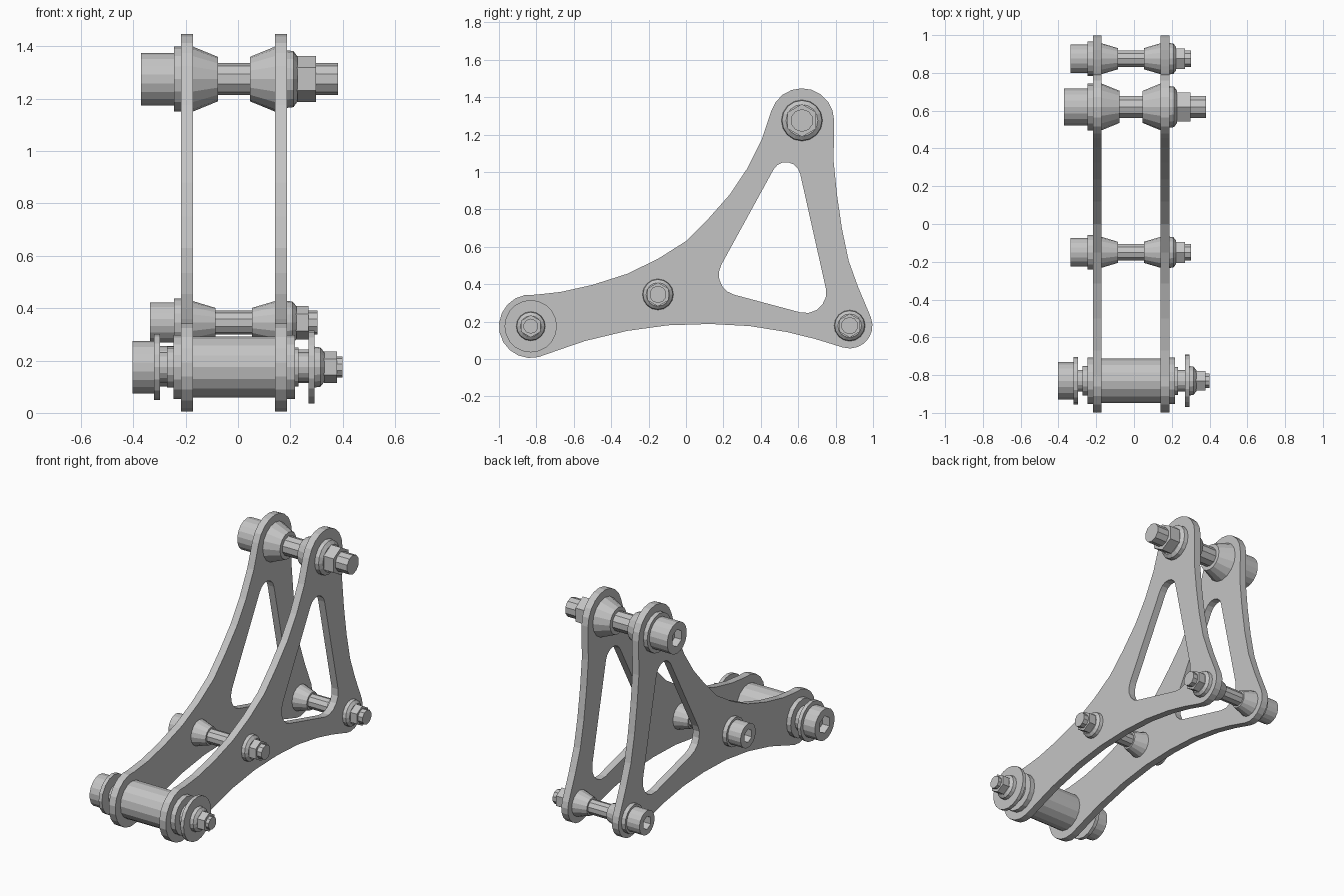
import bpy, bmesh, math
from mathutils import Vector

if "Cube" in bpy.data.objects:
    bpy.data.objects.remove(bpy.data.objects["Cube"])

grey = bpy.data.materials.new("plain grey")
grey.diffuse_color = (0.55, 0.55, 0.55, 1)
grey.use_nodes = True
grey.node_tree.nodes["Principled BSDF"].inputs["Base Color"].default_value = grey.diffuse_color


def finish(bm, name):
    bmesh.ops.recalc_face_normals(bm, faces=bm.faces[:])
    me = bpy.data.meshes.new(name)
    bm.to_mesh(me)
    bm.free()
    me.materials.append(grey)
    ob = bpy.data.objects.new(name, me)
    bpy.context.collection.objects.link(ob)
    return ob


def hex_radius(r, a):
    # distance to a hexagon's side in direction a (corner radius r)
    return r * math.cos(math.pi / 6) / math.cos(a % (math.pi / 3) - math.pi / 6)


def turned(name, at, profile, n=16):
    """Capped turning around x; profile = (x, radius[, True for hexagonal])."""
    bm = bmesh.new()
    rings = []
    for p in profile:
        ring = []
        for i in range(n):
            a = 2 * math.pi * i / n
            r = hex_radius(p[1], a) if len(p) > 2 else p[1]
            ring.append(bm.verts.new((p[0], at[0] + r * math.sin(a), at[1] + r * math.cos(a))))
        rings.append(ring)
    for r0, r1 in zip(rings, rings[1:]):
        for i in range(n):
            j = (i + 1) % n
            bm.faces.new((r0[i], r0[j], r1[j], r1[i]))
    bm.faces.new(rings[0])
    bm.faces.new(rings[-1])
    return finish(bm, name)


def head(name, at, x0, x1, r):
    # cap screw head with a hexagonal socket
    s = r * 0.55
    turned(name, at, [(x1, r), (x0, r), (x0, s, True), (x0 + 0.05, s, True)], 18)


def nut(name, at, x0, x1, r):
    turned(name, at, [(x0, r), (x1, r)], 6)


def arc(c, r, a0, a1, n):
    return [(c[0] + r * math.cos(math.radians(a0 + (a1 - a0) * i / n)),
             c[1] + r * math.sin(math.radians(a0 + (a1 - a0) * i / n))) for i in range(n + 1)]


# pivot centres (y, z)
A, B, C, D = (-0.83, 0.175), (-0.15, 0.345), (0.62, 1.275), (0.875, 0.178)

# side plate outline and triangular window
outline = (
    arc(C, 0.172, 0, 163, 9)
    + [(0.406, 1.176), (0.326, 1.016), (0.235, 0.88), (0.12, 0.75), (0, 0.63),
       (-0.15, 0.535), (-0.315, 0.455), (-0.5, 0.396), (-0.67, 0.358)]
    + arc(A, 0.17, 82, 284, 11)
    + [(-0.68, 0.048), (-0.54, 0.096), (-0.315, 0.15), (-0.096, 0.18), (0.128, 0.187),
       (0.34, 0.176), (0.54, 0.144), (0.69, 0.107)]
    + arc(D, 0.122, -107, 22, 7)
    + [(0.92, 0.385), (0.87, 0.524), (0.834, 0.695), (0.807, 0.88), (0.789, 1.06)])
window = (arc((0.535, 0.975), 0.077, 10, 152, 6)
          + arc((0.285, 0.45), 0.11, 152, 256, 5)
          + arc((0.64, 0.355), 0.11, 256, 370, 5))


def plate(name, x0, x1):
    bm = bmesh.new()
    edges = []
    for loop in (outline, window):
        vs = [bm.verts.new((x0, y, z)) for y, z in loop]
        edges += [bm.edges.new((vs[i - 1], vs[i])) for i in range(len(vs))]
    bmesh.ops.triangle_fill(bm, use_beauty=True, edges=edges, normal=Vector((1, 0, 0)))
    ext = bmesh.ops.extrude_face_region(bm, geom=bm.faces[:])
    bmesh.ops.translate(bm, vec=(x1 - x0, 0, 0),
                        verts=[v for v in ext["geom"] if isinstance(v, bmesh.types.BMVert)])
    finish(bm, name)


plate("left_plate", -0.218, -0.172)
plate("right_plate", 0.141, 0.187)

# upper bolt
turned("upper_shaft", C, [(-0.30, 0.061), (0.382, 0.061)], 10)
head("upper_head", C, -0.37, -0.245, 0.1)
turned("upper_left_bushing", C, [(-0.245, 0.124), (-0.172, 0.124), (-0.077, 0.085)])
turned("upper_right_bushing", C, [(0.046, 0.085), (0.141, 0.124)])
turned("upper_washer", C, [(0.187, 0.11), (0.212, 0.107), (0.228, 0.085)])
nut("upper_nut", C, 0.225, 0.298, 0.088)

# middle and rear bolts
for label, P in (("middle", B), ("rear", D)):
    turned(label + "_shaft", P, [(-0.27, 0.046), (0.303, 0.046)], 10)
    head(label + "_head", P, -0.336, -0.24, 0.077)
    turned(label + "_left_bushing", P, [(-0.245, 0.092), (-0.218, 0.092), (-0.172, 0.082), (-0.086, 0.056)])
    turned(label + "_right_bushing", P, [(0.053, 0.056), (0.141, 0.082)])
    turned(label + "_washer", P, [(0.187, 0.083), (0.208, 0.08), (0.223, 0.063)])
    nut(label + "_nut", P, 0.22, 0.27, 0.064)

# front roller bolt
turned("front_shaft", A, [(-0.34, 0.04), (0.4, 0.04)], 10)
head("front_head", A, -0.403, -0.318, 0.1)
turned("front_left_washer", A, [(-0.32, 0.126), (-0.297, 0.126)])
turned("front_left_collar", A, [(-0.297, 0.058), (-0.272, 0.058), (-0.272, 0.078), (-0.245, 0.078)])
turned("front_left_flange", A, [(-0.247, 0.122), (-0.217, 0.122)])
turned("front_roller", A, [(-0.173, 0.117), (0.142, 0.117)])
turned("front_right_flange", A, [(0.186, 0.122), (0.218, 0.122)])
turned("front_right_collar", A, [(0.216, 0.074), (0.232, 0.074), (0.232, 0.057), (0.272, 0.057)])
turned("front_right_washer", A, [(0.27, 0.14), (0.293, 0.14)], 20)
turned("front_cone_washer", A, [(0.292, 0.078), (0.315, 0.075), (0.33, 0.056)])
nut("front_nut", A, 0.328, 0.378, 0.06)
